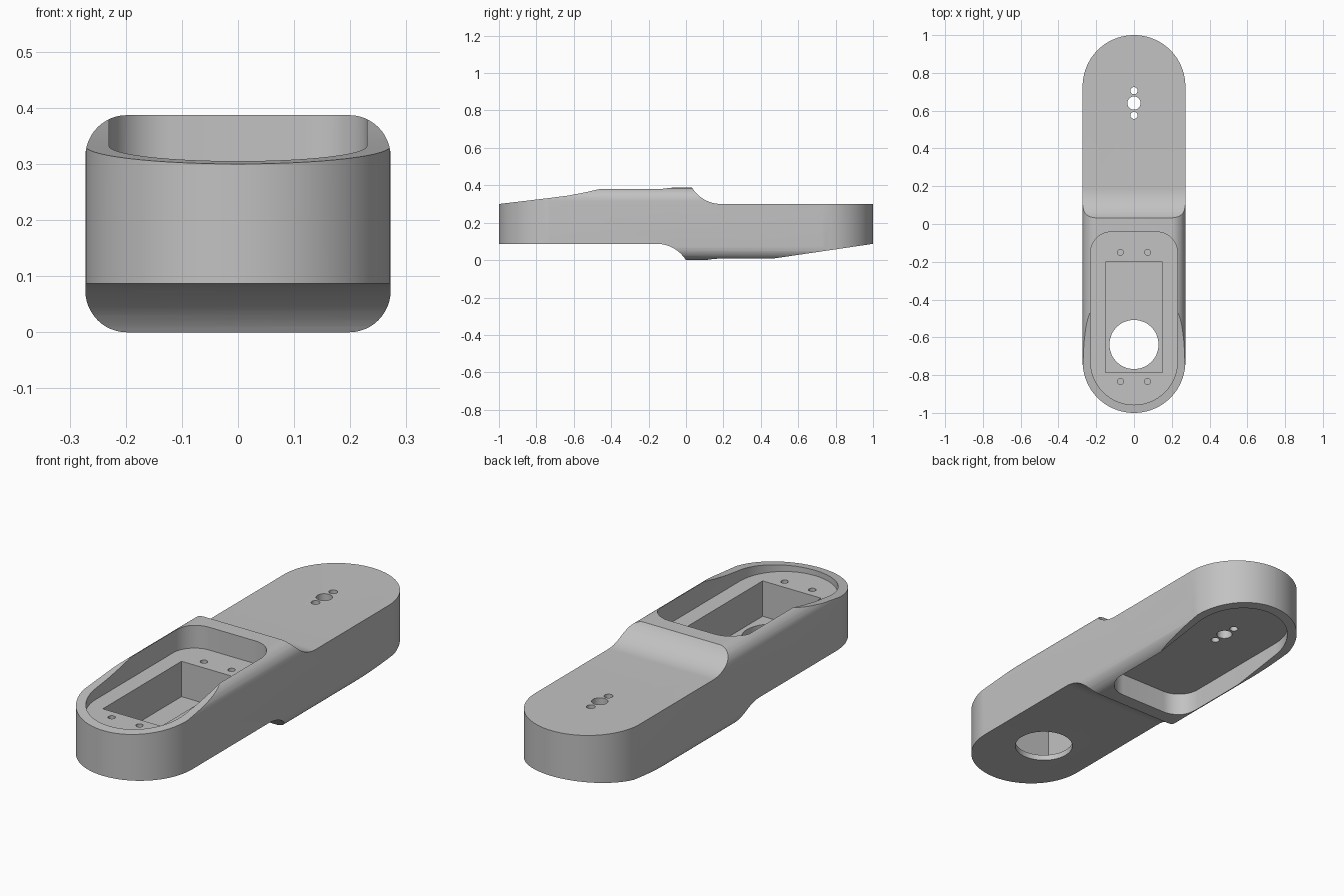
import bpy, bmesh, math
from mathutils import Vector

cube = bpy.data.objects.get("Cube")
if cube:
    bpy.data.objects.remove(cube, do_unlink=True)

HALF_W, HEIGHT, STEP = 0.272, 0.387, 0.087

grey = bpy.data.materials.new("Plain grey")
grey.use_nodes = True
colour = (0.54, 0.54, 0.54, 1)
grey.diffuse_color = colour
grey.node_tree.nodes["Principled BSDF"].inputs["Base Color"].default_value = colour


def prism(name, points, axis, low, high):
    """Extrude a 2D outline along an axis; the outline uses the other two axes in order."""
    def place(p, d):
        c = list(p)
        c.insert(axis, d)
        return Vector(c)
    bm = bmesh.new()
    face = bm.faces.new([bm.verts.new(place(p, low)) for p in points])
    top = bmesh.ops.extrude_face_region(bm, geom=[face])["geom"]
    shift = place((0, 0), high - low)
    bmesh.ops.translate(bm, vec=shift, verts=[g for g in top if isinstance(g, bmesh.types.BMVert)])
    bmesh.ops.recalc_face_normals(bm, faces=bm.faces)
    mesh = bpy.data.meshes.new(name)
    bm.to_mesh(mesh)
    bm.free()
    mesh.materials.append(grey)
    obj = bpy.data.objects.new(name, mesh)
    bpy.context.collection.objects.link(obj)
    return obj


def arc(cx, cy, r, start, end, n=12):
    return [(cx + r * math.cos(math.radians(start + (end - start) * i / n)),
             cy + r * math.sin(math.radians(start + (end - start) * i / n))) for i in range(n + 1)]


def rounded(x, low, high, r_low, r_high, n=12):
    """Outline symmetric about zero, with its own corner radius at each end."""
    return (arc(x - r_low, low + r_low, r_low, -90, 0, n) +
            arc(x - r_high, high - r_high, r_high, 0, 90, n) +
            arc(r_high - x, high - r_high, r_high, 90, 180, n) +
            arc(r_low - x, low + r_low, r_low, 180, 270, n))


def circle(x, y, r, n=32):
    return arc(x, y, r, 0, 360, n)[:-1]


def combine(body, tool, operation):
    mod = body.modifiers.new(tool.name, "BOOLEAN")
    mod.operation, mod.solver, mod.object = operation, "EXACT", tool
    bpy.context.view_layer.objects.active = body
    bpy.ops.object.modifier_apply(modifier=mod.name)
    bpy.data.objects.remove(tool, do_unlink=True)


# Side profile: raised front with a ramp, lowered rear, concave steps between
R = 0.182
step_angle = 180 + math.degrees(math.asin((R - STEP) / R))
ramp = [(-1, HEIGHT - STEP), (-0.73, 0.332), (-0.63, 0.345), (-0.54, 0.362), (-0.43, HEIGHT)]
step = arc(0.188, HEIGHT - STEP + R, R, step_angle, 270, 14)
upper = ramp + step + [(1, HEIGHT - STEP)]
lower = [(1, STEP), (0.41, 0)] + [(0.032 - y, HEIGHT - z) for y, z in step] + [(-1, STEP)]
body = prism("arm_link", upper + lower, 0, -0.4, 0.4)

# Round ends in plan, then round long edges
end_r = HALF_W - 0.0005
combine(body, prism("plan", rounded(HALF_W, -1, 1, end_r, end_r, 20), 2, -0.2, 0.6), "INTERSECT")
combine(body, prism("section", rounded(HALF_W, 0, HEIGHT, 0.074, 0.074), 1, -1.2, 1.2), "INTERSECT")

# Upper front recess and lower rear recess
FLOOR = 0.28
combine(body, prism("upper_recess", rounded(0.23, -0.957, -0.042, 0.229, 0.11, 16), 2, FLOOR, 0.6), "DIFFERENCE")
combine(body, prism("lower_recess", rounded(0.23, 0.065, 0.957, 0.11, 0.229, 16), 2, -0.2, HEIGHT - FLOOR), "DIFFERENCE")

# Motor pocket with its round opening below
box = [(-0.152, -0.786), (0.152, -0.786), (0.152, -0.202), (-0.152, -0.202)]
combine(body, prism("motor_pocket", box, 2, 0.114, 0.5), "DIFFERENCE")
combine(body, prism("shaft_opening", circle(0, -0.638, 0.13, 48), 2, -0.1, 0.2), "DIFFERENCE")

# Blind screw holes around the pocket
for x in (-0.072, 0.072):
    for y in (-0.15, -0.834):
        combine(body, prism("screw_hole", circle(x, y, 0.016, 20), 2, 0.17, 0.5), "DIFFERENCE")

# Through holes at the rear
for y, r in ((0.64, 0.035), (0.706, 0.019), (0.575, 0.019)):
    combine(body, prism("horn_hole", circle(0, y, r, 24), 2, -0.1, 0.6), "DIFFERENCE")

bpy.ops.object.select_all(action="DESELECT")
body.select_set(True)
bpy.context.view_layer.objects.active = body
bpy.ops.object.shade_smooth_by_angle(angle=math.radians(25))
